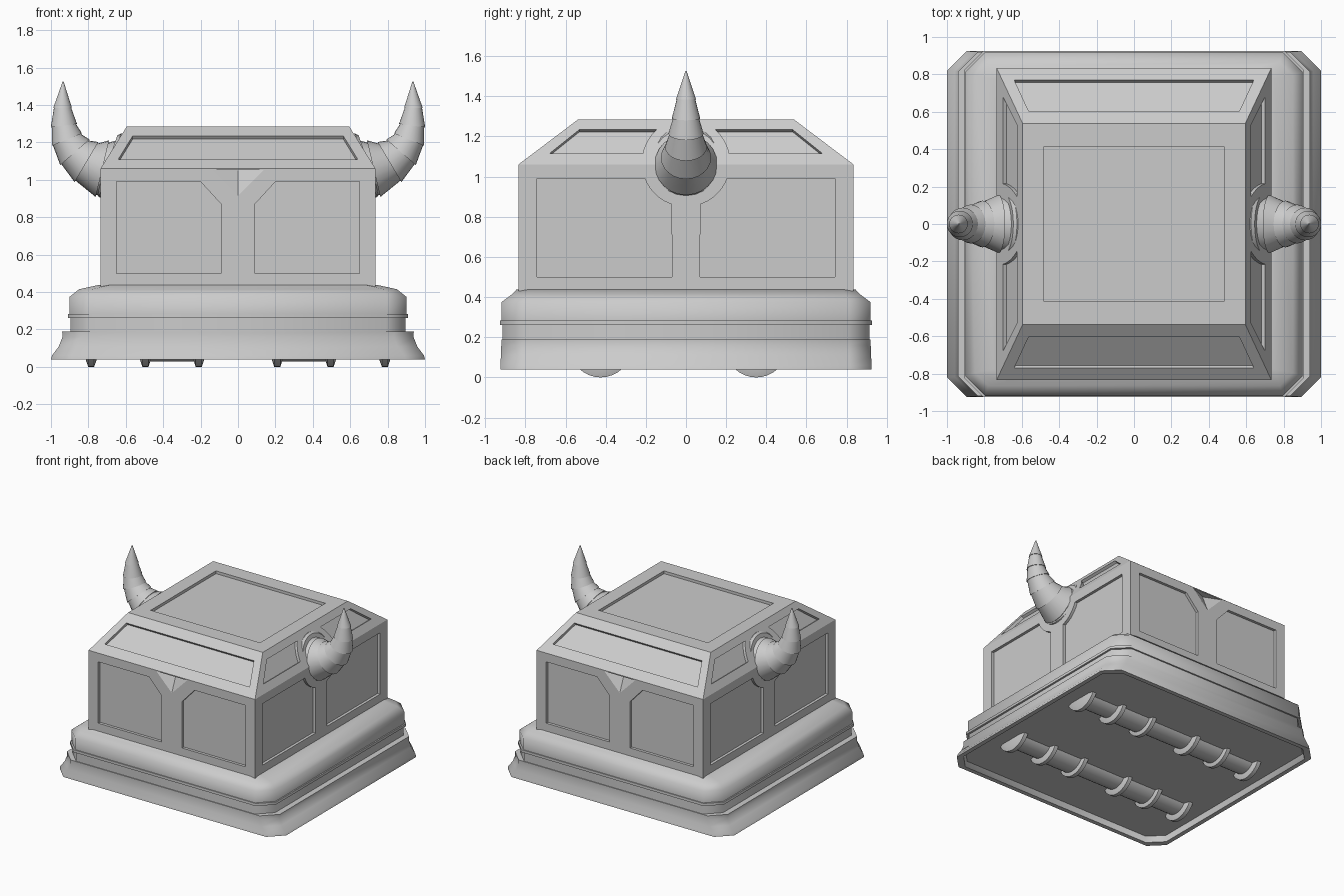
import bpy, bmesh, math
from mathutils import Vector

if "Cube" in bpy.data.objects:
    bpy.data.objects.remove(bpy.data.objects["Cube"], do_unlink=True)

stone = bpy.data.materials.new("plain grey")
stone.use_nodes = True
GREY = (0.6, 0.6, 0.6, 1)
stone.diffuse_color = GREY
stone.node_tree.nodes["Principled BSDF"].inputs["Base Color"].default_value = GREY


def loft(name, rings, smooth=None):
    """Skin a list of equal-length point rings and cap both ends."""
    bm = bmesh.new()
    rows = [[bm.verts.new(p) for p in ring] for ring in rings]
    n = len(rows[0])
    for a, b in zip(rows, rows[1:]):
        for i in range(n):
            j = (i + 1) % n
            bm.faces.new((a[i], a[j], b[j], b[i]))
    bm.faces.new(rows[0][::-1])
    bm.faces.new(rows[-1])
    bmesh.ops.recalc_face_normals(bm, faces=bm.faces)
    mesh = bpy.data.meshes.new(name)
    bm.to_mesh(mesh)
    bm.free()
    ob = bpy.data.objects.new(name, mesh)
    bpy.context.collection.objects.link(ob)
    mesh.materials.append(stone)
    if smooth:
        bpy.ops.object.select_all(action='DESELECT')
        ob.select_set(True)
        bpy.context.view_layer.objects.active = ob
        bpy.ops.object.shade_smooth_by_angle(angle=math.radians(smooth))
    return ob


def circle(center, axis, r, n=24):
    """Ring of points around an axis lying in the xz plane."""
    a = Vector(axis).normalized()
    u = Vector((0, 1, 0))
    v = a.cross(u)
    return [Vector(center) + r * (math.cos(t) * u + math.sin(t) * v)
            for t in (math.tau * i / n for i in range(n))]


def octagon(hx, hy, c, z):
    """Rectangle with cut corners."""
    quarter = [(hx, hy - c), (hx - c, hy)]
    pts = quarter + [(-x, y) for x, y in quarter[::-1]]
    return [(x, y, z) for x, y in pts + [(-x, -y) for x, y in pts]]


def rect(hx, hy, z):
    return [(hx, hy, z), (-hx, hy, z), (-hx, -hy, z), (hx, -hy, z)]


# Moulded base with a recessed underside
profile = [(0.955, 0.88, 0.085), (0.965, 0.89, 0.04), (1.0, 0.925, 0.04),
           (0.995, 0.924, 0.06), (0.958, 0.922, 0.11), (0.938, 0.92, 0.16),
           (0.94, 0.92, 0.19), (0.895, 0.914, 0.19), (0.895, 0.914, 0.262),
           (0.91, 0.926, 0.262), (0.91, 0.926, 0.283), (0.9, 0.919, 0.283),
           (0.9, 0.919, 0.375), (0.85, 0.865, 0.415), (0.75, 0.845, 0.437)]
loft("base", [octagon(hx, hy, 0.105 if z < 0.4 else 0.07, z) for hx, hy, z in profile], 60)

# Chest body with a tapered lid
HX, HY, EAVE, TOP = 0.735, 0.835, 1.06, 1.285
TX, TY = 0.595, 0.537
body = loft("body", [rect(HX, HY, 0.42), rect(HX, HY, EAVE), rect(TX, TY, TOP)])
cutters = []


def cut(points, normal, depth=0.022):
    """Recess a flat outline into the body."""
    n = Vector(normal).normalized()
    pts = [Vector(p) for p in points]
    cutters.append(loft("panel_cutter", [[p - n * depth for p in pts],
                                         [p + n * 0.03 for p in pts]]))


def arc(z0, z1, r=0.22, zc=1.07, n=9):
    """Points (y, z) on the circle around the horn."""
    zs = [z0 + (z1 - z0) * i / (n - 1) for i in range(n)]
    return [(math.sqrt(r * r - (z - zc) ** 2), z) for z in zs]


def slope(half, top_half, z):
    return half + (top_half - half) * (z - EAVE) / (TOP - EAVE)


cut(rect(0.483, 0.412, TOP), (0, 0, 1))
front_panel = [(0.65, 0.5), (0.65, 0.99), (0.2, 0.99), (0.09, 0.87), (0.09, 0.5)]
side_panel = [(0.07, 0.5), (0.742, 0.5), (0.742, 0.99)] + arc(0.99, 0.862)
side_lid = [(0.68, 1.115), (0.53, 1.235)] + arc(1.235, 1.115)
for s in (-1, 1):
    # Front and back lid panels
    lid = [(-0.64, 1.11), (0.64, 1.11), (0.563, 1.235), (-0.563, 1.235)]
    cut([(x, s * slope(HY, TY, z), z) for x, z in lid], (0, s * (TOP - EAVE), HY - TY))
    # V-shaped valley under the eave
    y0, y1 = s * (HY + 0.006), s * (HY - 0.055)
    cutters.append(loft("notch_cutter", [
        [(-0.15, y0, 1.052), (0.15, y0, 1.052), (0, y0, 0.9)],
        [(-0.002, y1, 1.052), (0.002, y1, 1.052), (0, y1, 1.048)]]))
    for t in (-1, 1):
        cut([(t * x, s * HY, z) for x, z in front_panel], (0, s, 0))
        cut([(s * HX, t * y, z) for y, z in side_panel], (s, 0, 0))
        cut([(s * slope(HX, TX, z), t * y, z) for y, z in side_lid],
            (s * (TOP - EAVE), 0, HX - TX))

for c in cutters:
    c.hide_render = True
    mod = body.modifiers.new("panel", 'BOOLEAN')
    mod.operation = 'DIFFERENCE'
    mod.solver = 'EXACT'
    mod.object = c

# Bake the recesses, then drop the cutters
bpy.context.view_layer.update()
graph = bpy.context.evaluated_depsgraph_get()
carved = bpy.data.meshes.new_from_object(body.evaluated_get(graph))
body.modifiers.clear()
body.data = carved
for c in cutters:
    bpy.data.objects.remove(c, do_unlink=True)

# Horns in stepped segments, each on a tilted collar
horn = [(0.62, 1.05, 0.165), (0.725, 1.06, 0.15), (0.81, 1.095, 0.12),
        (0.872, 1.147, 0.1), (0.915, 1.215, 0.084), (0.931, 1.29, 0.068),
        (0.938, 1.385, 0.048), (0.935, 1.525, 0.003)]
for side, s in (("left", 1), ("right", -1)):
    centers = [Vector((s * x, 0, z)) for x, z, r in horn]
    rings = []
    for i, (a, b) in enumerate(zip(centers, centers[1:])):
        ax_a = b - centers[max(i - 1, 0)]
        ax_b = centers[min(i + 2, len(horn) - 1)] - a
        rings.append(circle(a, ax_a, horn[i][2] * 1.04))
        rings.append(circle(b, ax_b, horn[i + 1][2] * 0.96))
    loft(side + "_horn", rings, 35)
    axis = Vector((s * 0.94, 0, 0.33)).normalized()
    mid = Vector((s * 0.69, 0, 1.08))
    loft(side + "_horn_collar", [circle(mid - axis * 0.08, axis, 0.18),
                                 circle(mid - axis * 0.005, axis, 0.18),
                                 circle(mid + axis * 0.01, axis, 0.165)], 35)

# Two ringed rods half sunk into the underside
for row, y in (("front", -0.425), ("back", 0.35)):
    def rod(name, sections):
        loft(name, [circle((x, y, 0.155), (1, 0, 0), r, 32) for x, r in sections], 35)
    rod(row + "_rod", [(-0.79, 0.115), (0.79, 0.115)])
    for s in (-1, 1):
        rod(row + "_rod_sleeve", [(s * 0.21, 0.127), (s * 0.49, 0.127)])
        for x in (0.21, 0.495, 0.785):
            rod(row + "_rod_ring", [(s * x - 0.028, 0.12), (s * x - 0.016, 0.155),
                                    (s * x + 0.016, 0.155), (s * x + 0.028, 0.12)])
